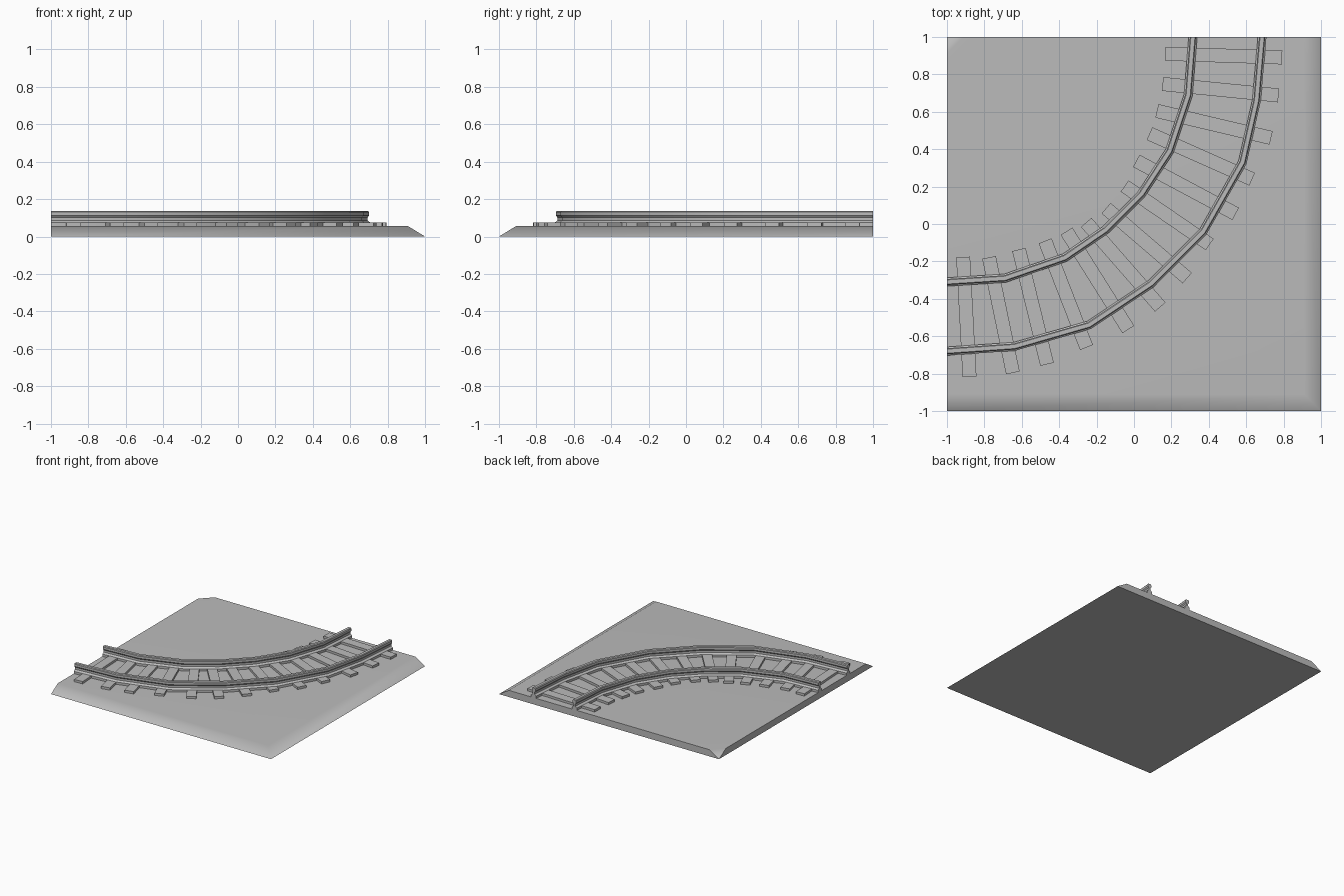
import bpy, bmesh
from math import sin, cos, radians
from mathutils import Vector

if "Cube" in bpy.data.objects:
    bpy.data.objects.remove(bpy.data.objects["Cube"])

BASE_TOP = 0.055
SLOPE = 0.09
PIVOT = Vector((-1, 1, 0))          # centre of the curve

grey = bpy.data.materials.new("plain_grey")
grey.use_nodes = True
grey.diffuse_color = (0.5, 0.5, 0.5, 1)
shader = next(n for n in grey.node_tree.nodes if n.type == 'BSDF_PRINCIPLED')
shader.inputs["Base Color"].default_value = grey.diffuse_color


def finish(name, bm, angle):
    """Turn a bmesh into a named object, smooth below the given angle."""
    bmesh.ops.recalc_face_normals(bm, faces=bm.faces)
    mesh = bpy.data.meshes.new(name)
    bm.to_mesh(mesh)
    bm.free()
    mesh.materials.append(grey)
    obj = bpy.data.objects.new(name, mesh)
    bpy.context.collection.objects.link(obj)
    bpy.ops.object.select_all(action='DESELECT')
    obj.select_set(True)
    bpy.context.view_layer.objects.active = obj
    bpy.ops.object.shade_smooth_by_angle(angle=radians(angle))
    return obj


def loft(bm, rings):
    """Skin closed rings of points and cap both ends."""
    rows = [[bm.verts.new(p) for p in ring] for ring in rings]
    n = len(rows[0])
    for a, b in zip(rows, rows[1:]):
        for i in range(n):
            j = (i + 1) % n
            bm.faces.new((a[i], a[j], b[j], b[i]))
    bm.faces.new(rows[0])
    bm.faces.new(rows[-1][::-1])


# Ground slab: sloped front and right edges, dipped inner corner
bm = bmesh.new()
edge = 1 - SLOPE
low = [bm.verts.new((x, y, 0)) for x, y in ((-1, -1), (1, -1), (1, 1), (-1, 1))]
high = [bm.verts.new((x, y, BASE_TOP)) for x, y in
        ((-1, -edge), (edge, -edge), (edge, 1), (-edge, 1), (-1, edge))]
bm.faces.new(low)
bm.faces.new(high)
for i in range(3):
    bm.faces.new((low[i], low[i + 1], high[i + 1], high[i]))
bm.faces.new((low[3], high[4], high[3]))
bm.faces.new((low[3], low[0], high[0], high[4]))
slab = finish("ground_slab", bm, 45)
weighted = slab.modifiers.new("flat_top_shading", 'WEIGHTED_NORMAL')
weighted.keep_sharp = True


# Rails: one half profile mirrored, swept along a faceted curve
half = [(0.023, BASE_TOP), (0.023, 0.074), (0.008, 0.085),
        (0.008, 0.102), (0.016, 0.112), (0.016, 0.13), (0.011, 0.136)]
profile = half + [(-x, z) for x, z in reversed(half)]


def rail(name, path):
    pts = [Vector((x, y, 0)) for x, y in path]
    rings = []
    for i, p in enumerate(pts):
        if i == 0:
            side = Vector((0, -1, 0))
        elif i == len(pts) - 1:
            side = Vector((1, 0, 0))
        else:
            t = (p - pts[i - 1]).normalized() + (pts[i + 1] - p).normalized()
            side = Vector((t.y, -t.x, 0)).normalized()
        rings.append([p + side * x + Vector((0, 0, z)) for x, z in profile])
    bm = bmesh.new()
    loft(bm, rings)
    finish(name, bm, 30)


rail("inner_rail", [(-1, -.31), (-.69, -.29), (-.37, -.18), (-.15, -.03),
                    (.04, .16), (.19, .39), (.29, .69), (.315, 1)])
rail("outer_rail", [(-1, -.68), (-.64, -.655), (-.24, -.54), (.09, -.32),
                    (.37, -.04), (.58, .33), (.655, .66), (.685, 1)])


# Sleepers: (inner radius, inner angle, outer radius, outer angle)
def polar(r, a):
    return PIVOT + Vector((r * sin(radians(a)), -r * cos(radians(a)), 0))


sleepers = [(1.18, 4.2, 1.82, 3.8), (1.2, 10.8, 1.83, 11.1), (1.2, 18.7, 1.83, 17),
            (1.21, 25.7, 1.82, 24.2), (1.22, 31.6, 1.84, 31.8),
            (1.24, 36.9, 1.84, 38.3), (1.25, 42.9, 1.82, 44.9),
            (1.24, 50, 1.79, 51.7), (1.21, 56.8, 1.81, 58.5),
            (1.2, 64.5, 1.8, 65), (1.19, 70.6, 1.815, 72.7),
            (1.18, 77.7, 1.8, 80), (1.17, 85.6, 1.795, 86.5)]
for k, (r0, a0, r1, a1) in enumerate(sleepers):
    start, end = polar(r0, a0), polar(r1, a1)
    d = (end - start).normalized()
    side = Vector((-d.y, d.x, 0)) * 0.037
    bm = bmesh.new()
    loft(bm, [[p + side * s + Vector((0, 0, z)) for s, z in
               ((-1, 0.05), (1, 0.05), (1, 0.074), (-1, 0.074))]
              for p in (start, end)])
    finish(f"sleeper_{k + 1}", bm, 30)
